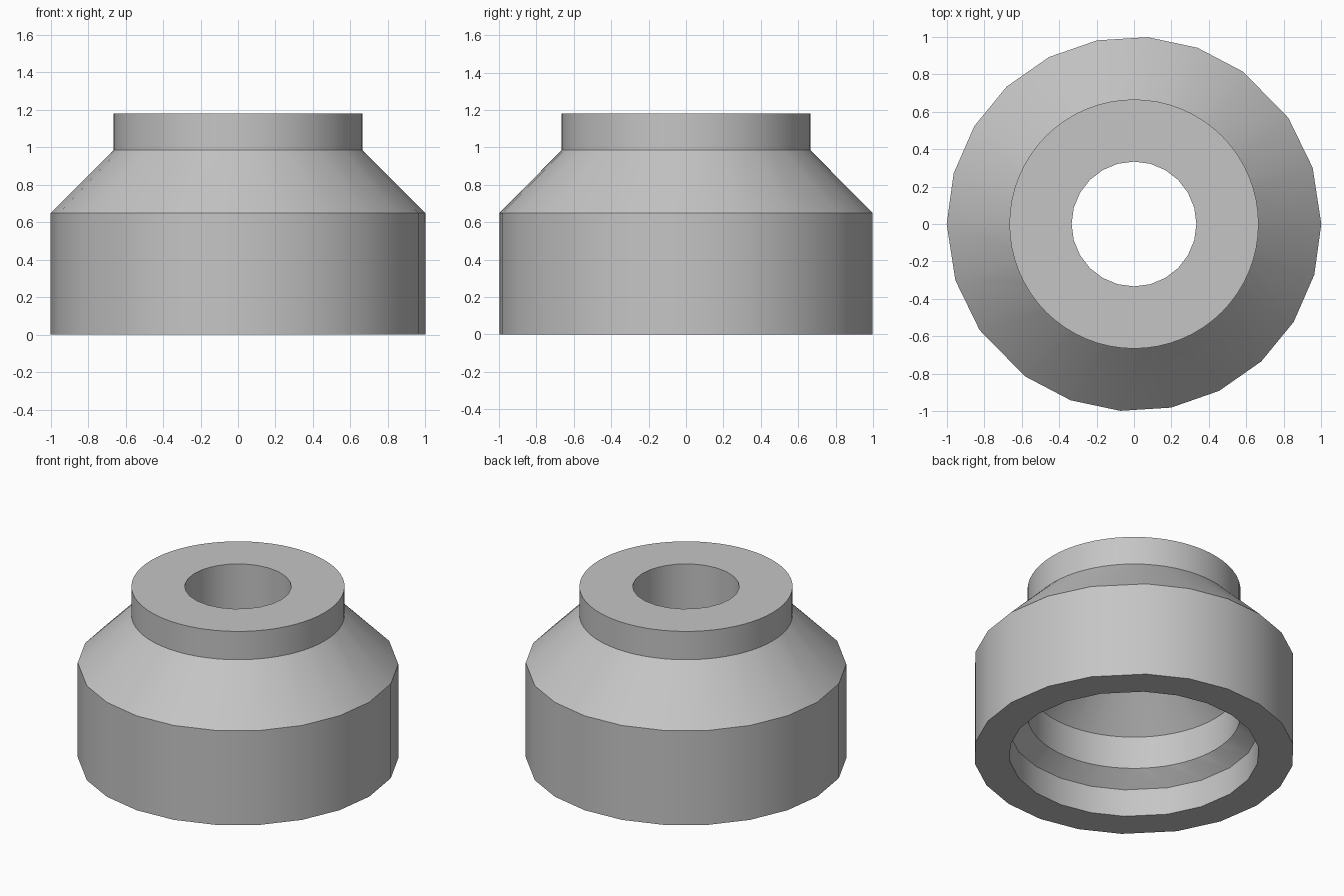
import bpy, bmesh, math

cube = bpy.data.objects.get("Cube")
if cube:
    bpy.data.objects.remove(cube, do_unlink=True)

# Single grey material
grey = bpy.data.materials.new("plain_grey")
grey.use_nodes = True
colour = (0.56, 0.56, 0.56, 1)
grey.diffuse_color = colour
grey.node_tree.nodes["Principled BSDF"].inputs["Base Color"].default_value = colour

# Coarse, slightly uneven outline of the wide body: half turn, then repeated
half = [0, 17.5, 34.5, 54.4, 70.2, 85.8, 101.4, 117, 132.8, 148.5, 164.3]
coarse = [math.radians(a) for a in half + [a + 180 for a in half]]


def even(count):
    return [math.tau * i / count for i in range(count)]


fine, medium = even(64), even(24)

# Closed cross-section: radius, height, outline
profile = [
    (1.0, 0.0, coarse),      # base rim
    (1.0, 0.65, coarse),     # shoulder
    (0.665, 0.985, fine),    # neck foot
    (0.665, 1.18, fine),     # neck top
    (0.333, 1.18, medium),   # bore top
    (0.333, 0.84, medium),   # bore bottom
    (0.665, 0.505, fine),    # inner chamber top
    (0.665, 0.28, fine),     # inner chamber bottom
    (0.78, 0.19, coarse),    # socket top
    (0.78, 0.0, coarse),     # socket mouth
]

bm = bmesh.new()
rings = []
for radius, height, angles in profile:
    verts = [bm.verts.new((radius * math.cos(a), radius * math.sin(a), height)) for a in angles]
    rings.append((verts, angles))


def join(ring_a, ring_b):
    """Stitch two rings of any vertex count, always advancing the lagging side."""
    (va, aa), (vb, ab) = ring_a, ring_b
    na, nb = len(va), len(vb)
    if aa is ab:
        for i in range(na):
            j = (i + 1) % na
            bm.faces.new((va[i], va[j], vb[j], vb[i]))
        return
    aa, ab = aa + [math.tau], ab + [math.tau]
    i = j = 0
    while i < na or j < nb:
        step_a = j == nb or (i < na and aa[i + 1] <= ab[j + 1])
        p, q = va[i % na], vb[j % nb]
        if step_a:
            i += 1
            bm.faces.new((p, va[i % na], q))
        else:
            j += 1
            bm.faces.new((p, vb[j % nb], q))


for k, ring in enumerate(rings):
    join(ring, rings[(k + 1) % len(rings)])
bmesh.ops.recalc_face_normals(bm, faces=bm.faces)

mesh = bpy.data.meshes.new("reducer_collar")
bm.to_mesh(mesh)
bm.free()
mesh.materials.append(grey)
collar = bpy.data.objects.new("reducer_collar", mesh)
bpy.context.collection.objects.link(collar)

# Smooth round walls, crisp rims
bpy.ops.object.select_all(action='DESELECT')
collar.select_set(True)
bpy.context.view_layer.objects.active = collar
bpy.ops.object.shade_smooth_by_angle(angle=math.radians(30))
